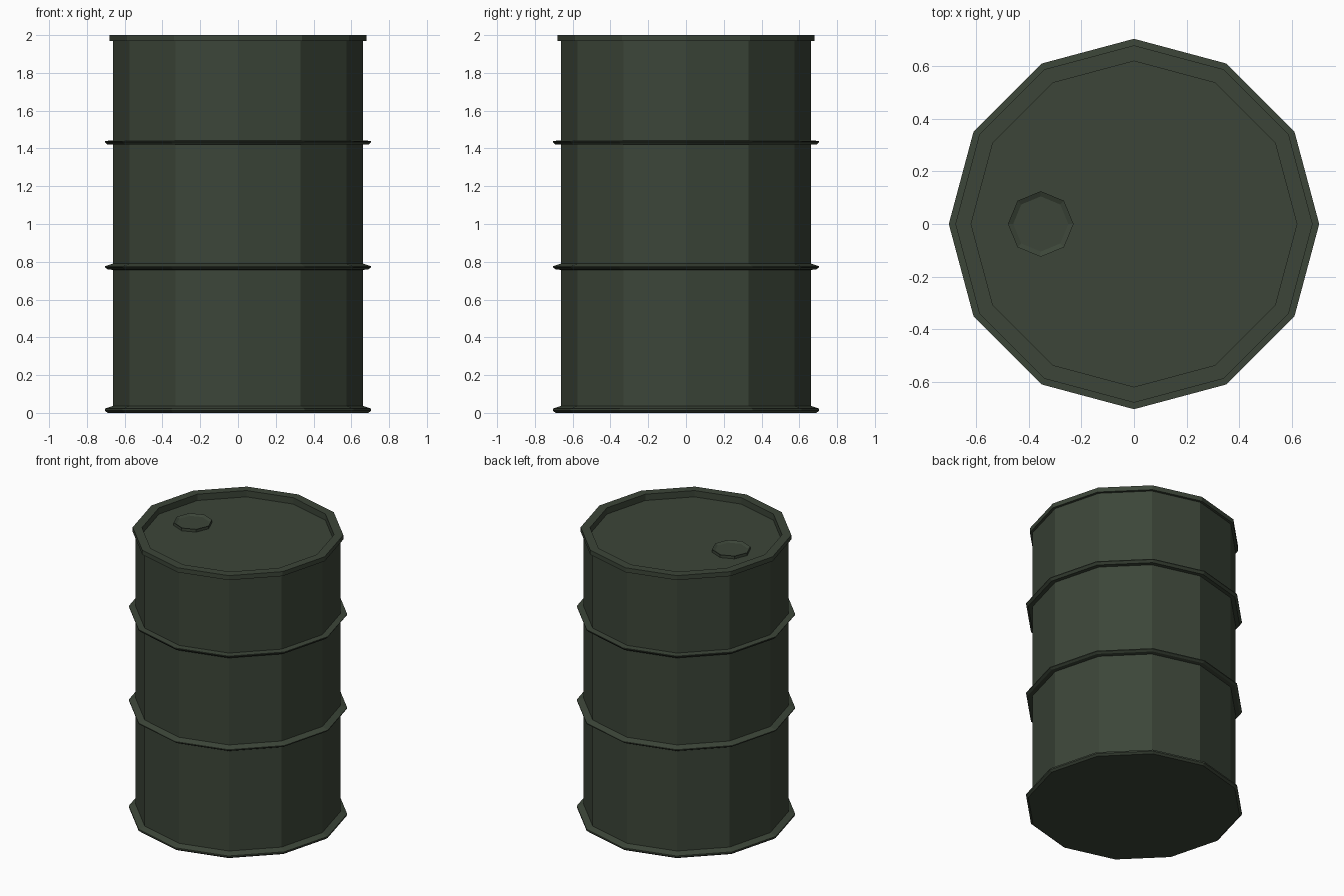
import bpy, bmesh
from math import cos, sin, tau

if "Cube" in bpy.data.objects:
    bpy.data.objects.remove(bpy.data.objects["Cube"])

paint = bpy.data.materials.new("dark_green_paint")
paint.diffuse_color = (0.045, 0.06, 0.04, 1)
paint.use_nodes = True
paint.node_tree.nodes["Principled BSDF"].inputs["Base Color"].default_value = paint.diffuse_color


def lathe(name, profile, sides, centre=(0, 0), cap=True, closed=False):
    """Spin an (r, z) profile, listed bottom-outside to top-inside, into flat facets."""
    bm = bmesh.new()
    rings = [[bm.verts.new((centre[0] + r * cos(tau * i / sides),
                            centre[1] + r * sin(tau * i / sides), z))
              for i in range(sides)] for r, z in profile]
    pairs = list(zip(rings, rings[1:]))
    if closed:
        pairs.append((rings[-1], rings[0]))
    for a, b in pairs:
        for i in range(sides):
            j = (i + 1) % sides
            bm.faces.new((a[i], a[j], b[j], b[i]))
    if cap:
        bm.faces.new(rings[0][::-1])
        bm.faces.new(rings[-1])
    bmesh.ops.recalc_face_normals(bm, faces=bm.faces)
    mesh = bpy.data.meshes.new(name)
    bm.to_mesh(mesh)
    bm.free()
    mesh.materials.append(paint)
    obj = bpy.data.objects.new(name, mesh)
    bpy.context.collection.objects.link(obj)
    return obj


# Drum: bottom lip, two hoops, wall, top rim and recessed lid in one profile
R, HOOP = 0.662, 0.705
profile = [(0.69, 0.0), (HOOP, 0.012), (HOOP, 0.022), (R, 0.037),
           (R, 0.757), (0.69, 0.76), (HOOP, 0.77), (HOOP, 0.776), (R, 0.79),
           (R, 1.42), (0.69, 1.42), (HOOP, 1.435), (HOOP, 1.44), (R, 1.442),
           (R, 1.968), (0.68, 1.968), (0.68, 2.0), (0.62, 2.0), (0.62, 1.955)]
lathe("drum", profile, 12)

# Filler cap: low octagonal collar with a slightly dished top
lathe("filler_cap", [(0.125, 1.95), (0.125, 1.975), (0.105, 1.965)], 8, centre=(-0.355, 0))
